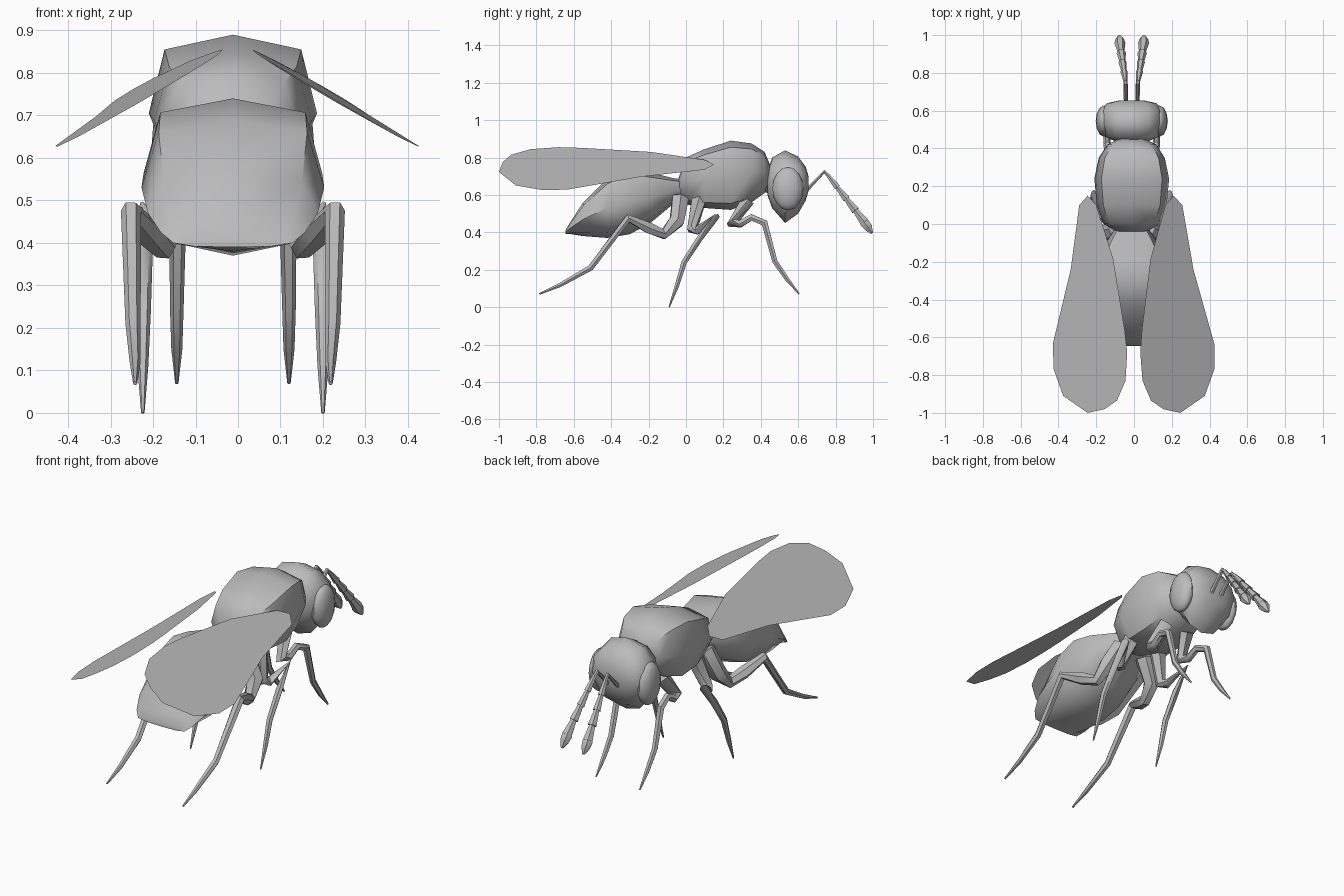
import bpy, bmesh, math
from mathutils import Vector

cube = bpy.data.objects.get("Cube")
if cube:
    bpy.data.objects.remove(cube, do_unlink=True)

CX = -0.012  # centre line of the body

grey = bpy.data.materials.new("grey")
grey.use_nodes = True
grey.diffuse_color = (0.5, 0.5, 0.5, 1)
grey.node_tree.nodes["Principled BSDF"].inputs["Base Color"].default_value = (0.5, 0.5, 0.5, 1)


def finish(name, bm, smooth=50):
    bmesh.ops.recalc_face_normals(bm, faces=bm.faces)
    mesh = bpy.data.meshes.new(name)
    bm.to_mesh(mesh)
    bm.free()
    mesh.materials.append(grey)
    obj = bpy.data.objects.new(name, mesh)
    bpy.context.collection.objects.link(obj)
    bpy.ops.object.select_all(action="DESELECT")
    obj.select_set(True)
    bpy.context.view_layer.objects.active = obj
    bpy.ops.object.shade_smooth_by_angle(angle=math.radians(smooth))
    return obj


def loft(name, rings):
    """Skin a list of closed rings and cap both ends."""
    bm = bmesh.new()
    loops = [[bm.verts.new(p) for p in ring] for ring in rings]
    n = len(loops[0])
    for a, b in zip(loops, loops[1:]):
        for i in range(n):
            j = (i + 1) % n
            bm.faces.new((a[i], a[j], b[j], b[i]))
    bm.faces.new(loops[0])
    bm.faces.new(loops[-1])
    return finish(name, bm)


def body_part(name, sections, sides, power, taper):
    """Sections are (y, bottom, top, half width); power below 1 squares them."""
    rings = []
    for y, low, high, half in sections:
        ring = []
        for i in range(sides):
            a = math.tau * i / sides
            c, s = math.cos(a), math.sin(a)
            px = math.copysign(abs(c) ** power, c) if abs(c) > 1e-6 else 0
            pz = math.copysign(abs(s) ** power, s) if abs(s) > 1e-6 else 0
            px *= 1 - taper * max(0, -pz)
            ring.append((CX + half * px, y, (low + high) / 2 + (high - low) / 2 * pz))
        rings.append(ring)
    return loft(name, rings)


def tube(name, points, side, sides=6):
    """Points are (sideways offset, y, z, radius)."""
    path = [Vector((CX + side * p[0], p[1], p[2])) for p in points]
    rings = []
    for i, p in enumerate(path):
        before = (p - path[i - 1]).normalized() if i else Vector()
        after = (path[i + 1] - p).normalized() if i + 1 < len(path) else Vector()
        tangent = (before + after).normalized()
        u = Vector((1, 0, 0))
        u = (u - tangent * u.dot(tangent)).normalized()
        v = tangent.cross(u)
        r = points[i][3]
        rings.append([p + r * (u * math.cos(math.tau * k / sides) + v * math.sin(math.tau * k / sides))
                      for k in range(sides)])
    return loft(name, rings)


# Body
body_part("abdomen", [(0.0, .58, .68, .07), (-.07, .55, .69, .12), (-.19, .45, .72, .19),
                      (-.3, .39, .74, .21), (-.42, .37, .69, .215), (-.55, .38, .56, .2),
                      (-.615, .39, .46, .17), (-.645, .39, .41, .14)], 8, .6, .25)
body_part("thorax", [(-.04, .58, .69, .08), (0, .55, .8, .15), (.1, .53, .845, .185),
                     (.24, .52, .89, .198), (.35, .56, .875, .175), (.42, .61, .83, .13),
                     (.45, .67, .76, .07)], 8, .6, .2)
body_part("neck", [(.4, .62, .74, .06), (.48, .6, .72, .06)], 8, 1, 0)
body_part("head", [(.435, .6, .72, .08), (.46, .53, .8, .14), (.53, .45, .838, .165),
                   (.6, .5, .805, .165), (.64, .57, .75, .13), (.655, .62, .7, .06)], 12, .85, .15)

# Legs: hip, coxa, knee, shin, foot
LEGS = {
    "front": [(.07, .33, .57, .04), (.1, .25, .45, .035), (.115, .29, .445, .022),
              (.12, .35, .48, .02), (.13, .42, .45, .02), (.132, .475, .245, .016),
              (.132, .54, .15, .013), (.132, .605, .07, .004)],
    "middle": [(.09, .07, .58, .045), (.14, .035, .42, .032), (.16, .06, .41, .024),
               (.205, .16, .48, .022), (.208, .075, .37, .019), (.21, -.01, .24, .017),
               (.212, -.05, .11, .013), (.212, -.09, 0, .004)],
    "rear": [(.08, -.03, .58, .05), (.15, -.05, .46, .045), (.165, -.12, .39, .03),
             (.2, -.2, .425, .034), (.24, -.31, .475, .024), (.235, -.51, .21, .018),
             (.23, -.67, .12, .013), (.23, -.785, .07, .005)],
}
for side, label in ((1, "left"), (-1, "right")):
    for pair, points in LEGS.items():
        tube(f"{label}_{pair}_leg", points, side)

    # Antenna: thin stalk, then flared beads and a club
    tube(f"{label}_antenna_stalk", [(.03, .63, .61, .012), (.032, .74, .725, .011),
                                    (.035, .77, .69, .011)], side)
    start, end = Vector((.034, .755, .71)), Vector((.062, .95, .46))
    for k in range(4):
        a, b = start.lerp(end, k / 4), start.lerp(end, (k + 1.1) / 4)
        tube(f"{label}_antenna_bead_{k + 1}", [(*a, .01 + .002 * k), (*b, .019 + .003 * k)], side)
    tube(f"{label}_antenna_club", [(.06, .935, .48, .014), (.062, .955, .45, .029),
                                   (.064, .975, .425, .025), (.065, .995, .395, .007)], side)

    # Eye
    bm = bmesh.new()
    bmesh.ops.create_uvsphere(bm, u_segments=12, v_segments=8, radius=1)
    for v in bm.verts:
        v.co = Vector((v.co.x * .045 + CX + side * .146, v.co.y * .083 + .545, v.co.z * .115 + .633))
    finish(f"{label}_eye", bm)

# Wings: one flat outline, sloping outward and turned slightly on the left
OUTLINE = [(.245, .15), (.2, .1), (.11, -.185), (.05, -.555), (.036, -.68), (.045, -.83),
           (.09, -.935), (.155, -.98), (.245, -1), (.375, -.91), (.425, -.77), (.43, -.635),
           (.335, -.24), (.29, .1)]
for side, label in ((1, "left"), (-1, "right")):
    bm = bmesh.new()
    verts = []
    for x, y in OUTLINE:
        z = .855 - .58 * (x - .035) + .035 * (y + .7)
        if side > 0:
            x -= .04 * (y + .75) if y > -.75 else 0
        verts.append(bm.verts.new((side * x, y, z)))
    bm.faces.new(verts)
    finish(f"{label}_wing", bm)
